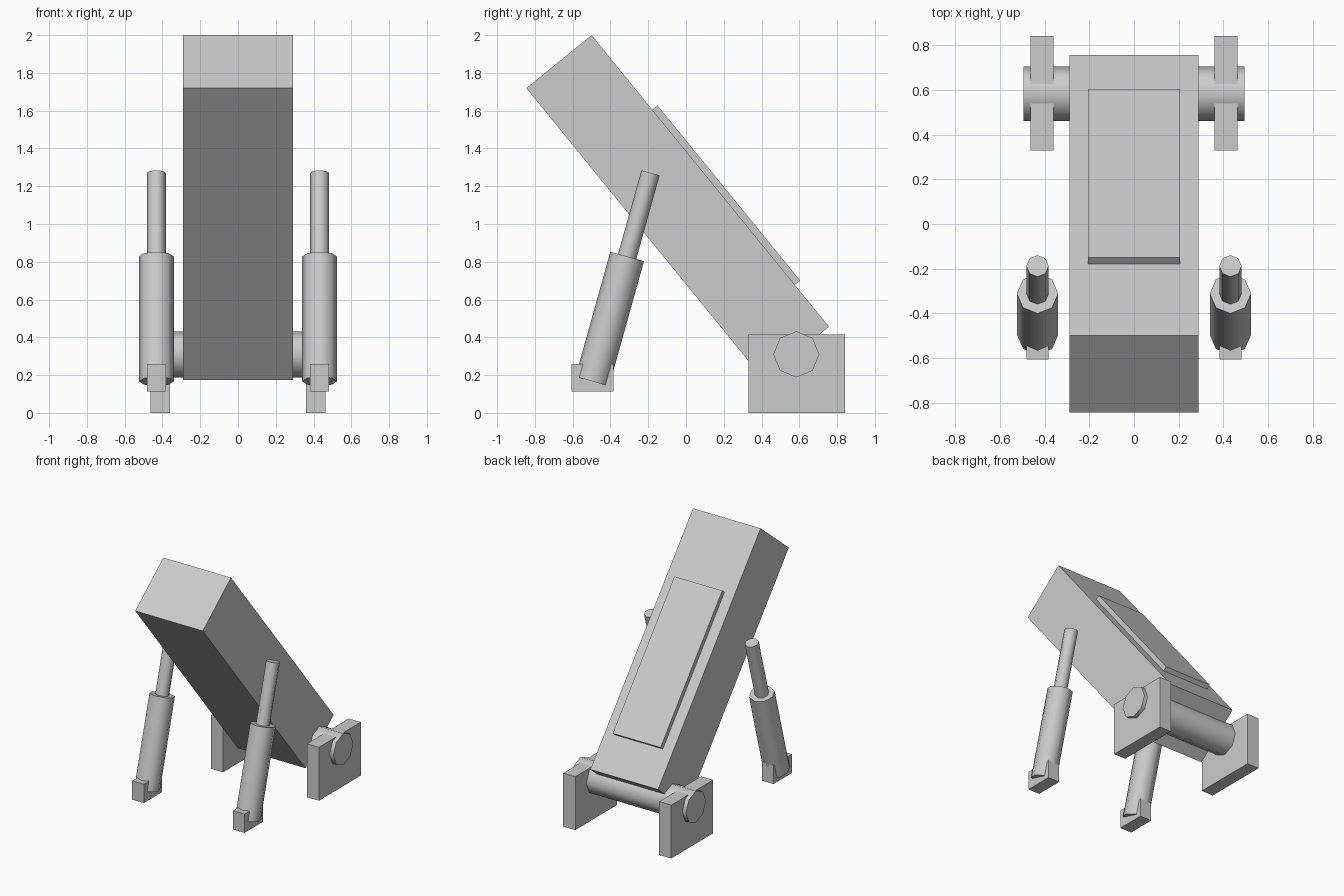
import bpy, math
from mathutils import Matrix, Vector

if "Cube" in bpy.data.objects:
    bpy.data.objects.remove(bpy.data.objects["Cube"])

gray = bpy.data.materials.new("plain gray")
gray.diffuse_color = (0.6, 0.6, 0.6, 1)
gray.use_nodes = True
gray.node_tree.nodes["Principled BSDF"].inputs["Base Color"].default_value = gray.diffuse_color

TILT = math.atan2(1.257, 1.544)      # lean of the main box towards the front
RAM_TILT = math.radians(15.6)        # lean of the rams towards the back


def box(name, lo, hi, matrix=Matrix()):
    """Box between two corners, placed by a matrix."""
    bpy.ops.mesh.primitive_cube_add(size=1)
    ob = bpy.context.object
    lo, hi = Vector(lo), Vector(hi)
    ob.data.transform(matrix @ Matrix.Translation((lo + hi) / 2)
                      @ Matrix.Diagonal((*(hi - lo), 1)))
    ob.name = name
    ob.data.materials.append(gray)
    return ob


def octagon_rod(name, radius, z0, z1, matrix):
    """Eight-sided rod along local z, smooth sides and sharp caps."""
    bpy.ops.mesh.primitive_cylinder_add(vertices=8, radius=radius, depth=z1 - z0)
    ob = bpy.context.object
    ob.data.transform(matrix @ Matrix.Translation((0, 0, (z0 + z1) / 2)))
    ob.name = name
    ob.data.materials.append(gray)
    bpy.ops.object.shade_smooth_by_angle(angle=math.radians(60))
    return ob


# Leaning main box: local origin is the lower back edge, z runs up its length
lean = Matrix.Translation((0, 0.757, 0.456)) @ Matrix.Rotation(TILT, 4, 'X')
box("main_box", (-0.29, -0.445, 0), (0.29, 0, 1.991), lean)
# Raised plate on the upper face
box("raised_plate", (-0.205, -0.01, 0.286), (0.205, 0.036, 1.482), lean)

# Hinge axle across the back
octagon_rod("axle", 0.122, -0.494, 0.494,
            Matrix.Translation((0, 0.584, 0.31)) @ Matrix.Rotation(math.pi / 2, 4, 'Y'))

for side, s in (("left", -1), ("right", 1)):
    # Axle bracket
    x0, x1 = sorted((s * 0.36, s * 0.463))
    box(side + "_bracket", (x0, 0.33, 0), (x1, 0.842, 0.414))
    # Ram: foot block, barrel and rod
    x = s * 0.432
    box(side + "_ram_foot", (x - 0.05, -0.607, 0.114), (x + 0.05, -0.383, 0.26))
    ram = Matrix.Translation((x, -0.496, 0.167)) @ Matrix.Rotation(-RAM_TILT, 4, 'X')
    octagon_rod(side + "_ram_barrel", 0.0925, 0, 0.686, ram)
    octagon_rod(side + "_ram_rod", 0.05, 0.4, 1.146, ram)
